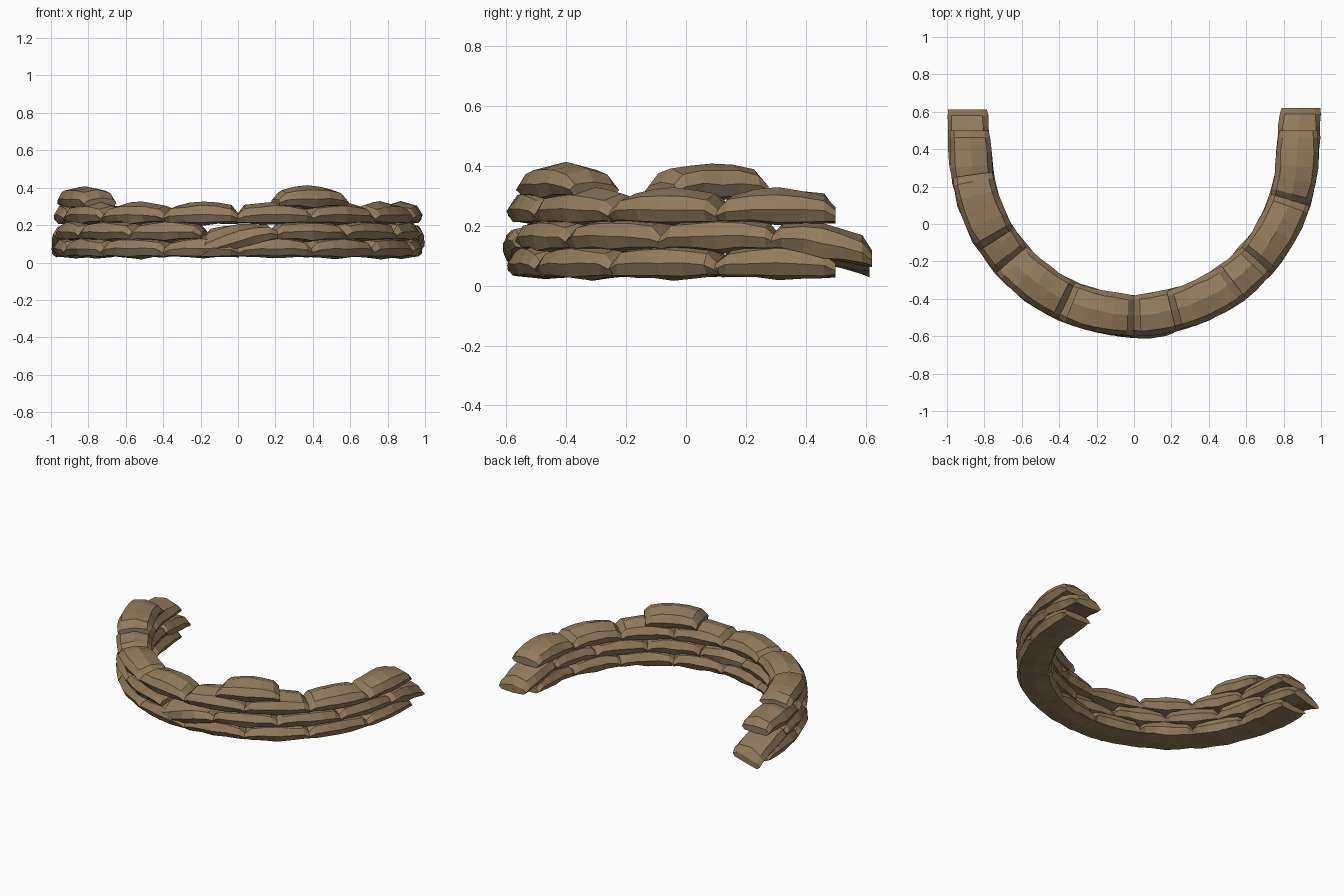
import bpy, bmesh, math, random
from mathutils import Vector

if "Cube" in bpy.data.objects:
    bpy.data.objects.remove(bpy.data.objects["Cube"])

random.seed(4)
R, CY = 0.872, 0.385            # arc radius and arc centre y

mat = bpy.data.materials.new("tan_burlap")
mat.diffuse_color = (0.29, 0.2, 0.11, 1)
mat.use_nodes = True
mat.node_tree.nodes["Principled BSDF"].inputs["Base Color"].default_value = mat.diffuse_color

# half cross-section of a sandbag: (radial, vertical), flattened octagon
SECTION = [(0.112, -0.005), (0.086, 0.040), (0.0, 0.062), (-0.086, 0.040),
           (-0.112, -0.005), (-0.092, -0.046), (0.0, -0.056), (0.092, -0.046)]
# stations along the bag: (position -1..1, height scale, width scale, sag)
STATIONS = [(-1.0, 0.42, 0.93, 0.026), (-0.8, 0.82, 0.98, 0.006),
            (-0.4, 0.95, 1.0, 0.0), (0.0, 1.07, 1.02, 0.0), (0.4, 0.95, 1.0, 0.0),
            (0.8, 0.82, 0.98, 0.006), (1.0, 0.42, 0.93, 0.026)]


def path(deg):
    """Point and outward direction on the U; straight arms past 90 degrees."""
    c = max(-90, min(90, deg))
    a = math.radians(c)
    out = Vector((math.sin(a), -math.cos(a), 0))
    p = Vector((0, CY, 0)) + out * R
    extra = R * math.radians(abs(deg - c))
    p += Vector((math.copysign(extra * 0.06, deg), extra, 0))
    return p, out


def bag(name, a0, a1, z, drop0=0.0, drop1=0.0, roll0=0.0, roll1=0.0, push=0.0):
    """Sandbag between two angles; drops lower either end, rolls twist it."""
    bm = bmesh.new()
    rings = []
    mid, half = (a0 + a1) / 2, (a1 - a0) / 2
    for t, hs, ws, sag in STATIONS:
        p, out = path(mid + half * t)
        f = (t + 1) / 2
        zc = z - drop0 * (1 - f) - drop1 * f - sag
        roll = roll0 * (1 - f) + roll1 * f
        cr, sr = math.cos(roll), math.sin(roll)
        ring = []
        for r, h in SECTION:
            r, h = r * ws, h * hs
            r, h = r * cr - h * sr, r * sr + h * cr
            v = p + out * (r + push + random.uniform(-0.004, 0.004))
            v.z = max(0.0, zc + h + random.uniform(-0.004, 0.004))
            ring.append(bm.verts.new(v))
        rings.append(ring)
    n = len(SECTION)
    for ra, rb in zip(rings, rings[1:]):
        for i in range(n):
            j = (i + 1) % n
            bm.faces.new((ra[i], ra[j], rb[j], rb[i]))
    bm.faces.new(rings[0])
    bm.faces.new(rings[-1])
    bmesh.ops.recalc_face_normals(bm, faces=bm.faces)
    me = bpy.data.meshes.new(name)
    bm.to_mesh(me)
    bm.free()
    me.materials.append(mat)
    ob = bpy.data.objects.new(name, me)
    bpy.context.collection.objects.link(ob)


STEP, G = 24.3, -0.3            # bags overlap slightly at the joints
# bottom and third courses: eight bags each, joints on the centre line
for label, z in (("bottom", 0.080), ("third", 0.260)):
    for i in range(-4, 4):
        bag(f"{label}_sandbag_{i + 5}", i * STEP + G, (i + 1) * STEP - G, z)

# second course: joints staggered, with a slipped bag at the front centre
for i in (-3, -2, -1, 1, 2, 3):
    bag(f"second_sandbag_{i + 4}", (i - 0.5) * STEP + G, (i + 0.5) * STEP - G, 0.17)
bag("slipped_sandbag", -12.5, 12.5, 0.165, 0.05, 0.0, -0.55, 0.15, push=0.016)

# unsupported end bags of the second course sag to the ground
bag("left_end_sandbag", -105, -84, 0.17, 0.075, 0.0, -0.25, 0, push=0.006)
bag("right_end_sandbag", 84, 105.5, 0.175, 0.0, 0.06, push=0.004)

# two loose bags on top
bag("top_sandbag_front", 13.2, 37.5, 0.345)
bag("top_sandbag_left", -82, -57.5, 0.345)
